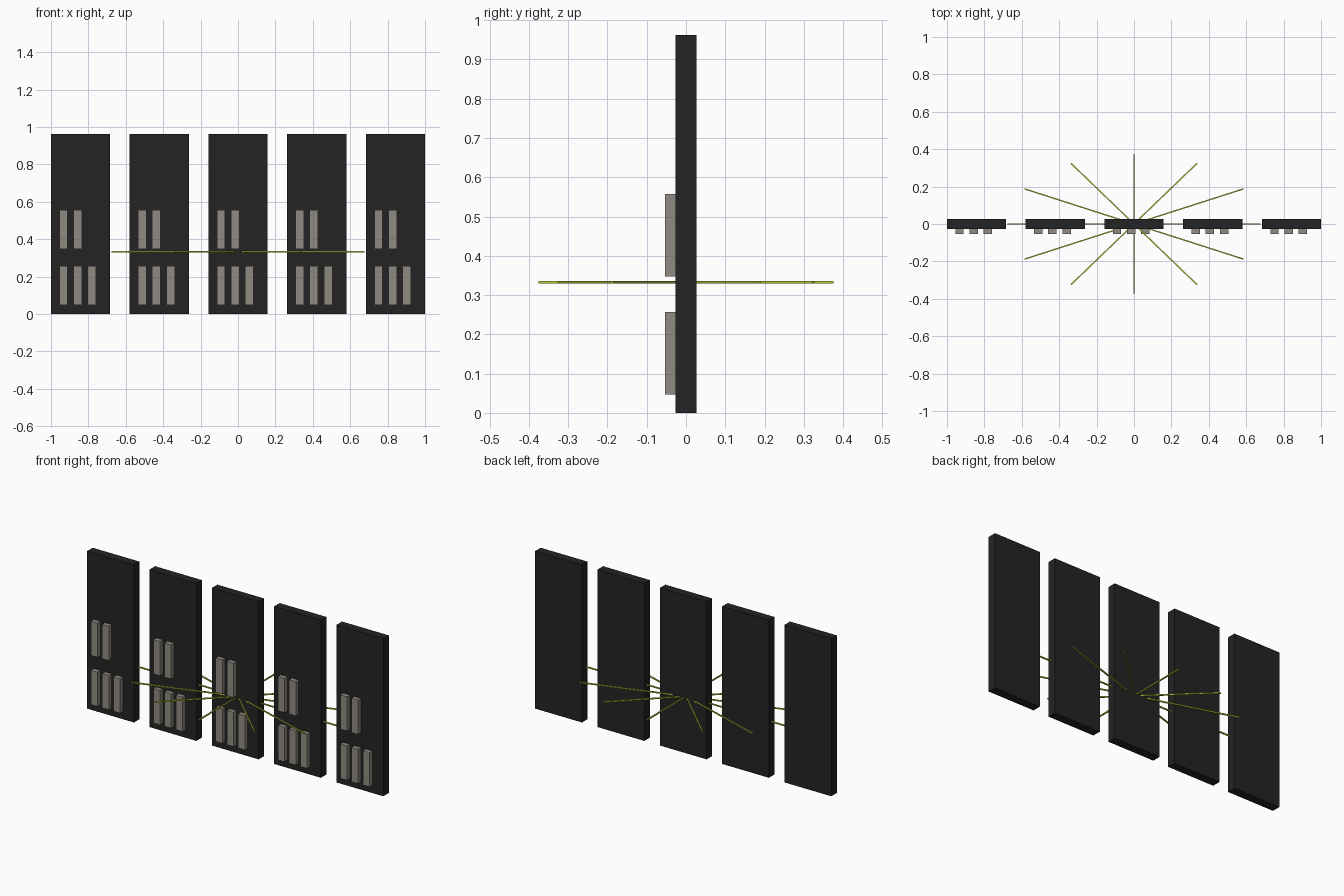
import bpy
import bmesh
from math import cos, sin, pi
from mathutils import Matrix, Vector

if "Cube" in bpy.data.objects:
    bpy.data.objects.remove(bpy.data.objects["Cube"], do_unlink=True)


def material(name, color):
    mat = bpy.data.materials.new(name)
    mat.use_nodes = True
    mat.diffuse_color = (*color, 1)
    mat.node_tree.nodes["Principled BSDF"].inputs["Base Color"].default_value = (*color, 1)
    return mat


def box(name, center, size, mat, angle=0):
    mesh = bpy.data.meshes.new(name)
    bm = bmesh.new()
    place = Matrix.Translation(center) @ Matrix.Rotation(angle, 4, "Z") @ Matrix.Diagonal((*size, 1))
    bmesh.ops.create_cube(bm, size=1, matrix=place)
    bm.to_mesh(mesh)
    bm.free()
    mesh.materials.append(mat)
    obj = bpy.data.objects.new(name, mesh)
    bpy.context.collection.objects.link(obj)
    return obj


charcoal = material("charcoal", (0.017, 0.017, 0.018))
warm_grey = material("warm grey", (0.28, 0.26, 0.225))
yellow_green = material("yellow green", (0.52, 0.6, 0.04))

# Five upright panels, each with a row of two blocks above a row of three
PANEL_W, PANEL_D, PANEL_H = 0.316, 0.053, 0.962
SPACING = 0.421
for i in range(5):
    x = (i - 2) * SPACING
    box(f"panel_{i + 1}", (x, 0, PANEL_H / 2), (PANEL_W, PANEL_D, PANEL_H), charcoal)
    for row, count, z in (("lower", 3, 0.152), ("upper", 2, 0.452)):
        for j in range(count):
            box(f"{row}_block_{i + 1}_{j + 1}", (x - 0.091 + j * 0.076, -0.04, z),
                (0.045, 0.027, 0.21), warm_grey)

# Twelve thin rods spreading from the centre to an ellipse
for k in range(12):
    a = k * pi / 6
    tip = Vector((0.675 * cos(a), 0.375 * sin(a), 0))
    center = tip / 2 + Vector((0, 0, 0.3325))
    box(f"rod_{k + 1}", center, (tip.length, 0.007, 0.007), yellow_green,
        Vector((1, 0)).angle_signed(tip.xy) * -1)
